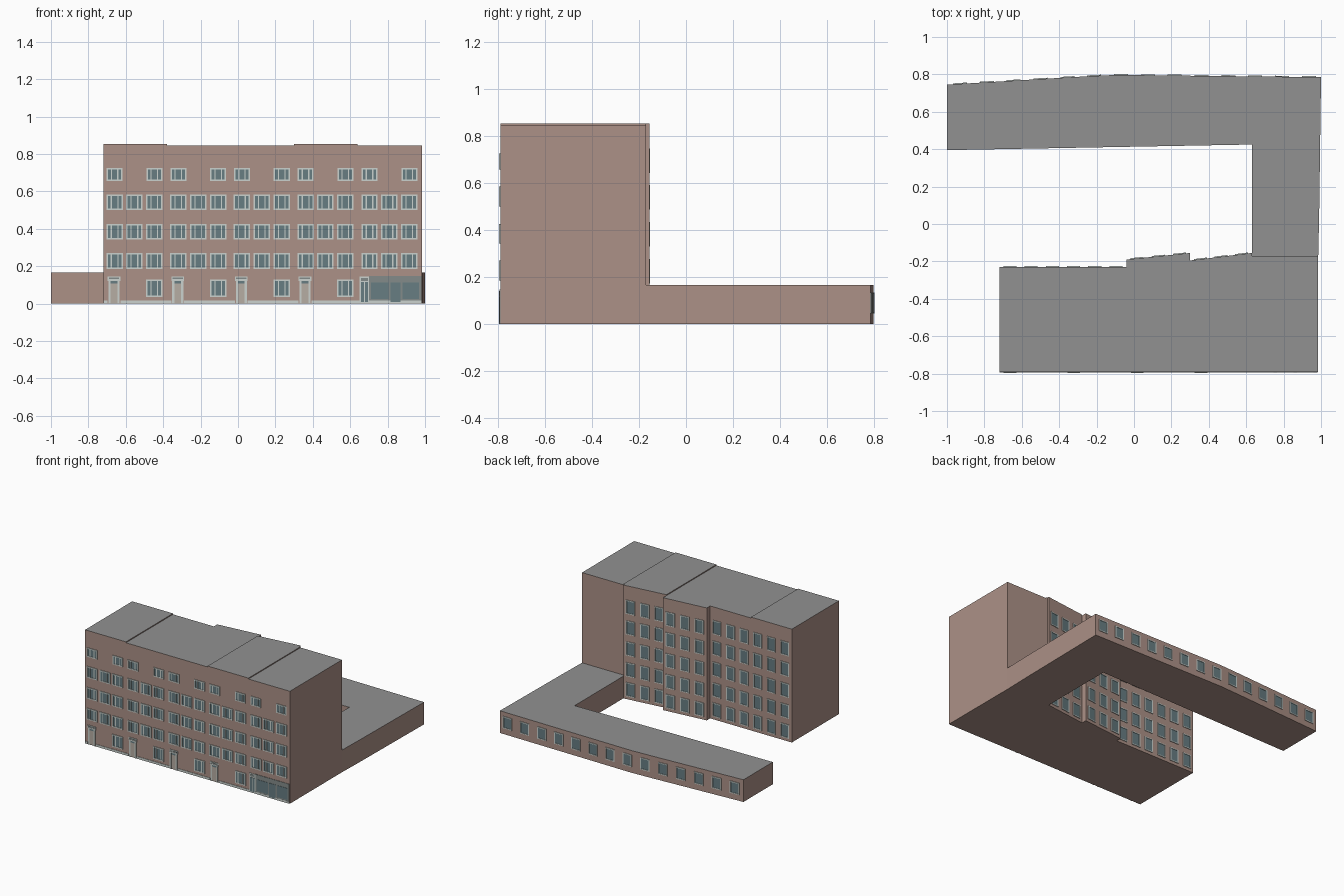
import bpy, bmesh
from mathutils import Matrix, Vector

if "Cube" in bpy.data.objects:
    bpy.data.objects.remove(bpy.data.objects["Cube"])


def material(name, rgb):
    m = bpy.data.materials.new(name)
    m.diffuse_color = (*rgb, 1)
    m.use_nodes = True
    m.node_tree.nodes["Principled BSDF"].inputs["Base Color"].default_value = m.diffuse_color
    return m


BRICK = material("brick", (0.413, 0.283, 0.242))
ROOF = material("roof_grey", (0.283, 0.283, 0.283))
FRAME = material("pale_frame", (0.60, 0.65, 0.62))
GLASS = material("blue_grey_glass", (0.135, 0.205, 0.225))
DOOR = material("beige_door", (0.47, 0.42, 0.37))
SHOP = material("shopfront_grey", (0.23, 0.26, 0.255))
MATS = [BRICK, ROOF, FRAME, GLASS, DOOR, SHOP]
F, G, D, S = 2, 3, 4, 5


def finish(name, bm):
    me = bpy.data.meshes.new(name)
    bm.to_mesh(me)
    bm.free()
    for m in MATS:
        me.materials.append(m)
    ob = bpy.data.objects.new(name, me)
    bpy.context.collection.objects.link(ob)
    return ob


def prism(name, outline, z0, z1, closed=True):
    """Extrude a ground plan; faces that look up become roof."""
    bm = bmesh.new()
    base = bm.faces.new([bm.verts.new((x, y, z0)) for x, y in outline])
    ext = bmesh.ops.extrude_face_region(bm, geom=[base], use_keep_orig=True)
    for v in ext["geom"]:
        if isinstance(v, bmesh.types.BMVert):
            v.co.z = z1
    bmesh.ops.recalc_face_normals(bm, faces=bm.faces[:])
    for f in bm.faces:
        f.material_index = 1 if f.normal.z > 0.5 else 0
    if not closed:
        low = [f for f in bm.faces if f.normal.z < -0.5]
        bmesh.ops.delete(bm, geom=low, context="FACES_ONLY")
    return finish(name, bm)


def wall(a, b):
    """Wall frame: x runs from a to b, -y points outwards, z is up."""
    d = (Vector((*b, 0)) - Vector((*a, 0))).normalized()
    m = Matrix.Identity(4)
    m.col[0] = (*d, 0)
    m.col[1] = (-d.y, d.x, 0, 0)
    m.col[3] = (*a, 0, 1)
    return m


def box(bm, m, x0, x1, z0, z1, depth, mat):
    size = Matrix.Diagonal((x1 - x0, depth, z1 - z0, 1))
    mid = Matrix.Translation(((x0 + x1) / 2, -depth / 2, (z0 + z1) / 2))
    vs = bmesh.ops.create_cube(bm, size=1, matrix=m @ mid @ size)["verts"]
    for f in {f for v in vs for f in v.link_faces}:
        f.material_index = mat


def window(bm, m, cx, z0, z1, w, t=0.008, bars=()):
    """Glass plate with a raised frame and optional upright bars."""
    x0, x1 = cx - w / 2, cx + w / 2
    box(bm, m, x0 + t, x1 - t, z0 + t, z1 - t, 0.002, G)
    box(bm, m, x0, x1, z0, z0 + t, 0.005, F)
    box(bm, m, x0, x1, z1 - t, z1, 0.005, F)
    for x in (x0, x1 - t):
        box(bm, m, x, x + t, z0 + t, z1 - t, 0.005, F)
    for b in bars:
        x = x0 + w * b
        box(bm, m, x - 0.003, x + 0.003, z0 + t, z1 - t, 0.004, F)


# Main block with its stepped rear, and two slightly raised roof sections
LOW, HIGH = 0.846, 0.853
prism("main_block", [(-0.72, -0.79), (0.985, -0.79), (0.985, -0.17),
                     (0.63, -0.17), (0.63, -0.155), (0.30, -0.195),
                     (0.30, -0.155), (-0.04, -0.19), (-0.04, -0.23),
                     (-0.72, -0.23)], 0, LOW)
prism("raised_roof_left", [(-0.72, -0.79), (-0.38, -0.79), (-0.38, -0.23),
                           (-0.72, -0.23)], LOW, HIGH, False)
prism("raised_roof_right", [(0.30, -0.79), (0.64, -0.79), (0.64, -0.17),
                            (0.63, -0.17), (0.63, -0.155), (0.30, -0.195)],
      LOW, HIGH, False)

# Low hooked wing around the yard
REAR = [(1.0, 0.785), (-0.1, 0.797), (-0.28, 0.788), (-1.0, 0.745)]
prism("low_wing", [(0.63, -0.17), (0.985, -0.17), (0.99, 0.05)] + REAR
      + [(-1.0, 0.395), (0.63, 0.425)], 0, 0.167)

# Front windows: five houses, three columns each
front = wall((0, -0.79), (1, -0.79))
HOUSES = [-0.66, -0.319, 0.021, 0.361, 0.703]
bm = bmesh.new()
for i, h in enumerate(HOUSES):
    for col in range(3):
        x = h + 0.1065 * col
        for z0, z1 in ((0.185, 0.27), (0.342, 0.427), (0.50, 0.585)):
            window(bm, front, x, z0, z1, 0.088, bars=(0.3, 0.7))
        if col != 1:
            window(bm, front, x, 0.657, 0.725, 0.086, bars=(0.3, 0.7))
        if col == 2 and i < 4:
            window(bm, front, x, 0.037, 0.13, 0.088, bars=(0.3, 0.7))
finish("front_windows", bm)

# Entrance doors with pale surrounds and a flat hood
bm = bmesh.new()
for h in HOUSES[:4]:
    x0, x1 = h - 0.037, h + 0.031
    box(bm, front, x0 + 0.016, x1 - 0.016, 0, 0.108, 0.002, D)
    box(bm, front, x0 + 0.016, x1 - 0.016, 0.108, 0.122, 0.002, G)
    for x in (x0 + 0.004, x1 - 0.016):
        box(bm, front, x, x + 0.012, 0, 0.122, 0.005, F)
    box(bm, front, x0, x1, 0.122, 0.13, 0.006, F)
    box(bm, front, x0, x1, 0.13, 0.145, 0.004, F)
    box(bm, front, x0 + 0.006, x1 - 0.006, 0.132, 0.14, 0.005, S)
finish("entrance_doors", bm)

# Pale plinth between the doors
bm = bmesh.new()
starts = [-0.72] + [h + 0.031 for h in HOUSES[:4]]
ends = [h - 0.037 for h in HOUSES[:4]] + [0.65]
for x0, x1 in zip(starts, ends):
    box(bm, front, x0, x1, 0, 0.017, 0.003, F)
finish("plinth", bm)

# Shopfront in the right-hand house
bm = bmesh.new()
box(bm, front, 0.65, 0.70, 0, 0.145, 0.003, F)
for x in (0.657, 0.678):
    box(bm, front, x, x + 0.016, 0.01, 0.115, 0.005, G)
box(bm, front, 0.657, 0.694, 0.122, 0.138, 0.005, S)
box(bm, front, 0.70, 0.98, 0, 0.147, 0.003, S)
box(bm, front, 0.70, 0.98, 0, 0.016, 0.004, F)
for x0, x1, z0 in ((0.712, 0.805, 0.025), (0.815, 0.868, 0.008),
                   (0.88, 0.968, 0.025)):
    box(bm, front, x0, x1, z0, 0.112, 0.005, G)
finish("shopfront", bm)

# Rear windows of the main block
bm = bmesh.new()
for a, b, n in (((0.63, -0.155), (0.30, -0.195), 3),
                ((0.30, -0.155), (-0.04, -0.19), 3),
                ((-0.04, -0.23), (-0.72, -0.23), 6)):
    m = wall(a, b)
    step = (Vector(b) - Vector(a)).length / n
    for k in range(n):
        for zc in (0.075, 0.225, 0.382, 0.54, 0.695):
            window(bm, m, step * (k + 0.5), zc - 0.052, zc + 0.052, 0.07, 0.007)
finish("rear_windows", bm)

# Rear windows of the low wing, following the bent wall
bm = bmesh.new()
for k in range(14):
    x = 0.935 - 0.1435 * k
    for a, b in zip(REAR, REAR[1:]):
        if b[0] < x <= a[0]:
            along = (a[0] - x) / (a[0] - b[0]) * (Vector(b) - Vector(a)).length
            window(bm, wall(a, b), along, 0.045, 0.135, 0.075, 0.007)
finish("wing_windows", bm)
